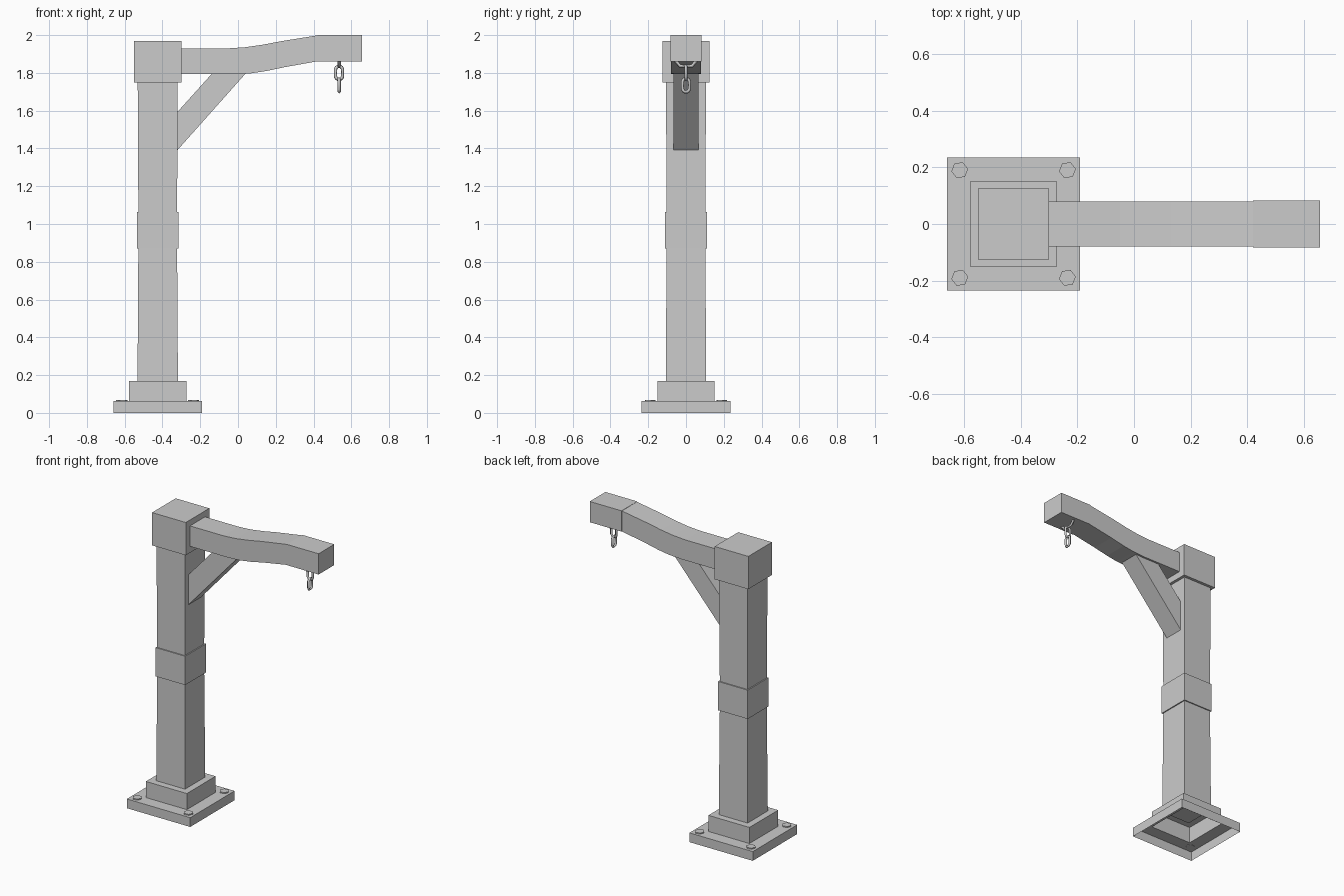
import bpy
import bmesh
from math import cos, sin, pi

cube = bpy.data.objects.get("Cube")
if cube:
    bpy.data.objects.remove(cube, do_unlink=True)

POST_X = -0.425
HOOK_X = 0.535

grey = bpy.data.materials.new("plain_grey")
grey.use_nodes = True
grey.diffuse_color = (0.6, 0.6, 0.6, 1)
grey.node_tree.nodes["Principled BSDF"].inputs["Base Color"].default_value = (0.6, 0.6, 0.6, 1)


def finish(name, bm):
    mesh = bpy.data.meshes.new(name)
    bm.to_mesh(mesh)
    bm.free()
    mesh.materials.append(grey)
    obj = bpy.data.objects.new(name, mesh)
    bpy.context.collection.objects.link(obj)
    return obj


def loft(name, levels, bottom=True, sides=4, center=(POST_X, 0), turn=pi / 4):
    """Stack regular polygons; each level is (height, corner radius)."""
    bm = bmesh.new()
    rings = []
    for z, r in levels:
        angles = [turn + 2 * pi * i / sides for i in range(sides)]
        rings.append([bm.verts.new((center[0] + r * cos(a), center[1] + r * sin(a), z)) for a in angles])
    for low, high in zip(rings, rings[1:]):
        for i in range(sides):
            j = (i + 1) % sides
            bm.faces.new((low[i], low[j], high[j], high[i]))
    bm.faces.new(rings[-1])
    if bottom:
        bm.faces.new(rings[0][::-1])
    return finish(name, bm)


def square(z, half):
    return z, half * 2 ** 0.5


def extrude_profile(name, profile, half):
    """Extrude an x-z outline across y."""
    bm = bmesh.new()
    face = bm.faces.new([bm.verts.new((x, -half, z)) for x, z in profile])
    out = bmesh.ops.extrude_face_region(bm, geom=[face])
    moved = [v for v in out["geom"] if isinstance(v, bmesh.types.BMVert)]
    bmesh.ops.translate(bm, verts=moved, vec=(0, 2 * half, 0))
    bmesh.ops.recalc_face_normals(bm, faces=bm.faces)
    return finish(name, bm)


def bar(name, points, thickness, cyclic):
    """Sweep a four-sided bar along a path."""
    curve = bpy.data.curves.new(name, "CURVE")
    curve.dimensions = "3D"
    curve.bevel_depth = thickness
    curve.bevel_resolution = 0
    curve.use_fill_caps = True
    spline = curve.splines.new("POLY")
    spline.points.add(len(points) - 1)
    for p, co in zip(spline.points, points):
        p.co = (*co, 1)
    spline.use_cyclic_u = cyclic
    curve.materials.append(grey)
    obj = bpy.data.objects.new(name, curve)
    bpy.context.collection.objects.link(obj)
    bpy.ops.object.select_all(action="DESELECT")
    obj.select_set(True)
    bpy.context.view_layer.objects.active = obj
    bpy.ops.object.convert(target="MESH")


def chain_link(name, z, along_x):
    """Long oval link standing upright in the x or y direction."""
    points = []
    for i in range(12):
        a = 2 * pi * (i + 0.5) / 12
        side = 0.019 * cos(a)
        up = z + 0.019 * sin(a) + (0.016 if sin(a) > 0 else -0.016)
        points.append((HOOK_X + side, 0, up) if along_x else (HOOK_X, side, up))
    bar(name, points, 0.009, True)


# Hollow stepped base, open underneath
loft("stepped_base", [square(0, 0.235), square(0.062, 0.235),
                      square(0.062, 0.152), square(0.17, 0.152)], bottom=False)

# Hexagonal bolt heads at the four corners
for sx in (-1, 1):
    for sy in (-1, 1):
        loft("base_bolt", [(0.06, 0.03), (0.069, 0.03)], sides=6,
             center=(POST_X + 0.19 * sx, 0.19 * sy), turn=0.15)

# Post with a slight waist at the collar
loft("post", [square(0.165, 0.107), square(0.965, 0.102), square(1.76, 0.106)])
loft("post_collar", [square(0.87, 0.11), square(1.063, 0.11)])
loft("post_cap", [square(1.75, 0.125), square(1.97, 0.125)])

# Arm rising in a gentle curve to the tip block
top = [(-0.31, 1.93), (-0.05, 1.93), (0.04, 1.936), (0.13, 1.949), (0.23, 1.968), (0.43, 2.0)]
bottom = [(0.43, 1.863), (0.25, 1.831), (0.15, 1.81), (0.07, 1.798), (-0.02, 1.793), (-0.31, 1.793)]
extrude_profile("arm", top + bottom, 0.08)
extrude_profile("arm_tip", [(0.42, 1.861), (0.656, 1.861), (0.656, 2.0), (0.42, 2.0)], 0.083)

# Diagonal brace between post and arm
extrude_profile("brace", [(-0.326, 1.385), (0.04, 1.796), (0.0, 1.82),
                          (-0.11, 1.82), (-0.14, 1.794), (-0.326, 1.587)], 0.067)

# Hanging staple and two chain links
bar("hook_staple", [(HOOK_X, y, z) for y, z in
                    ((-0.058, 1.868), (-0.032, 1.836), (0.032, 1.836), (0.058, 1.868))], 0.009, False)
chain_link("upper_link", 1.8, True)
chain_link("lower_link", 1.734, False)
